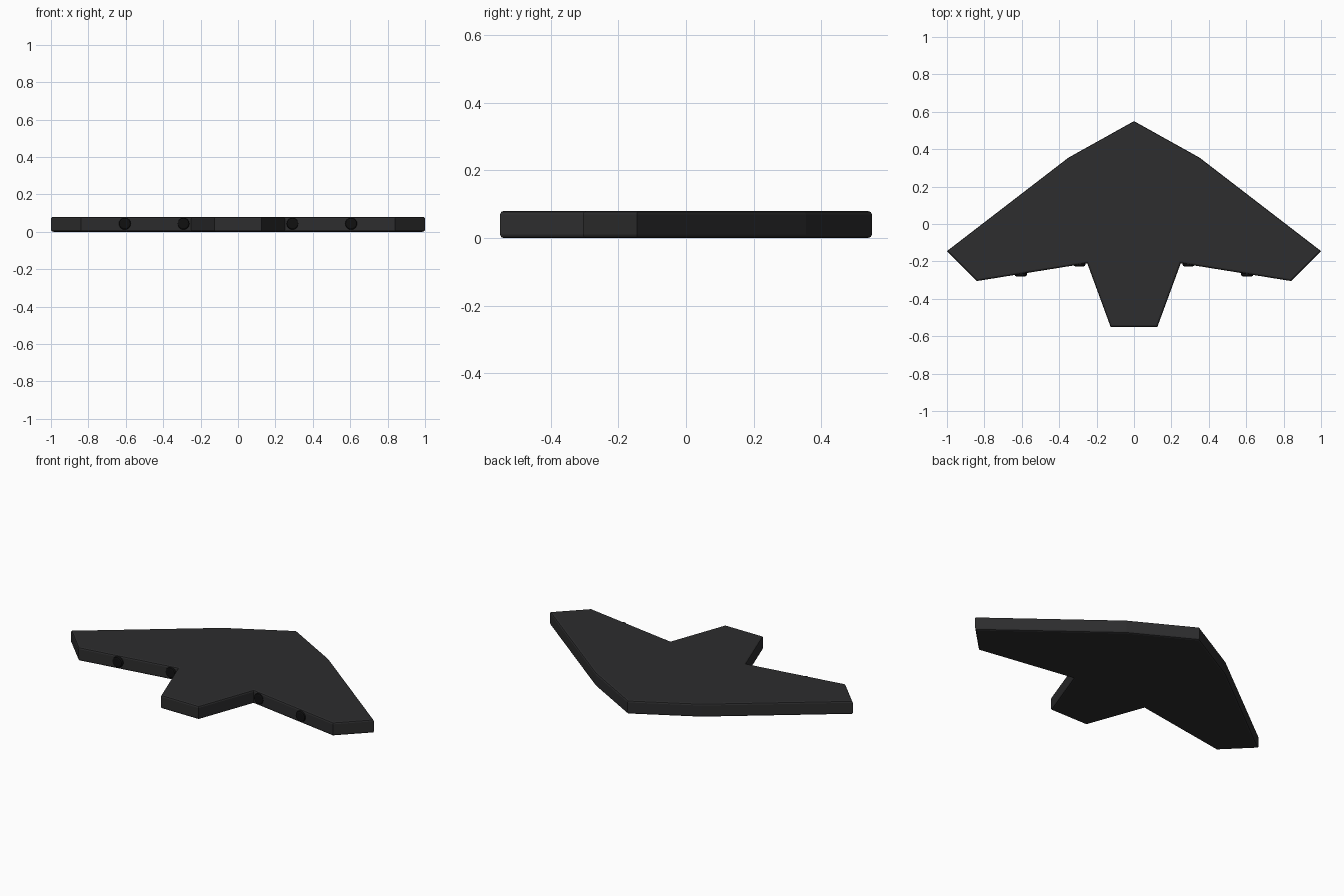
import bpy, bmesh, math
from mathutils import Matrix

if "Cube" in bpy.data.objects:
    bpy.data.objects.remove(bpy.data.objects["Cube"])

T = 0.08  # plate thickness

def material(name, value):
    m = bpy.data.materials.new(name)
    m.diffuse_color = (value, value, value * 1.05, 1)
    m.use_nodes = True
    m.node_tree.nodes["Principled BSDF"].inputs["Base Color"].default_value = m.diffuse_color
    return m

def finish(name, bm, mat):
    bmesh.ops.recalc_face_normals(bm, faces=bm.faces)
    me = bpy.data.meshes.new(name)
    bm.to_mesh(me)
    bm.free()
    me.materials.append(mat)
    ob = bpy.data.objects.new(name, me)
    bpy.context.collection.objects.link(ob)
    return ob

body_mat = material("dark_grey", 0.026)
nozzle_mat = material("black", 0.005)

# Flying wing body: right half outline from nose to tail, mirrored
half = [(0, 0.55), (0.35, 0.355), (1.0, -0.145), (0.84, -0.305), (0.25, -0.21), (0.125, -0.55)]
outline = half + [(-x, y) for x, y in reversed(half[1:])]
bm = bmesh.new()
base = bm.faces.new([bm.verts.new((x, y, 0)) for x, y in outline])
ext = bmesh.ops.extrude_face_region(bm, geom=[base])
bmesh.ops.translate(bm, vec=(0, 0, T), verts=[v for v in ext["geom"] if isinstance(v, bmesh.types.BMVert)])
# Soften the upper and lower rims only
rim = [e for e in bm.edges if abs(e.verts[0].co.z - e.verts[1].co.z) < 1e-5]
bmesh.ops.bevel(bm, geom=rim, offset=0.01, segments=2, profile=0.5, affect='EDGES')
finish("wing_body", bm, body_mat)

# Exhaust nozzles peeking out of the trailing edge
def nozzle(name, x, y_end, r=0.032, depth=0.06):
    bm = bmesh.new()
    bmesh.ops.create_cone(bm, cap_ends=True, segments=16, radius1=r, radius2=r, depth=depth,
                          matrix=Matrix.Translation((x, y_end + depth / 2, 0.043)) @ Matrix.Rotation(math.pi / 2, 4, 'X'))
    ends = [e for e in bm.edges if abs(e.verts[0].co.y - e.verts[1].co.y) < 1e-5]
    bmesh.ops.bevel(bm, geom=ends, offset=0.008, segments=2, profile=0.5, affect='EDGES')
    finish(name, bm, nozzle_mat)

for side, s in (("left", -1), ("right", 1)):
    nozzle(side + "_outer_nozzle", s * 0.605, -0.28)
    nozzle(side + "_inner_nozzle", s * 0.292, -0.226)
